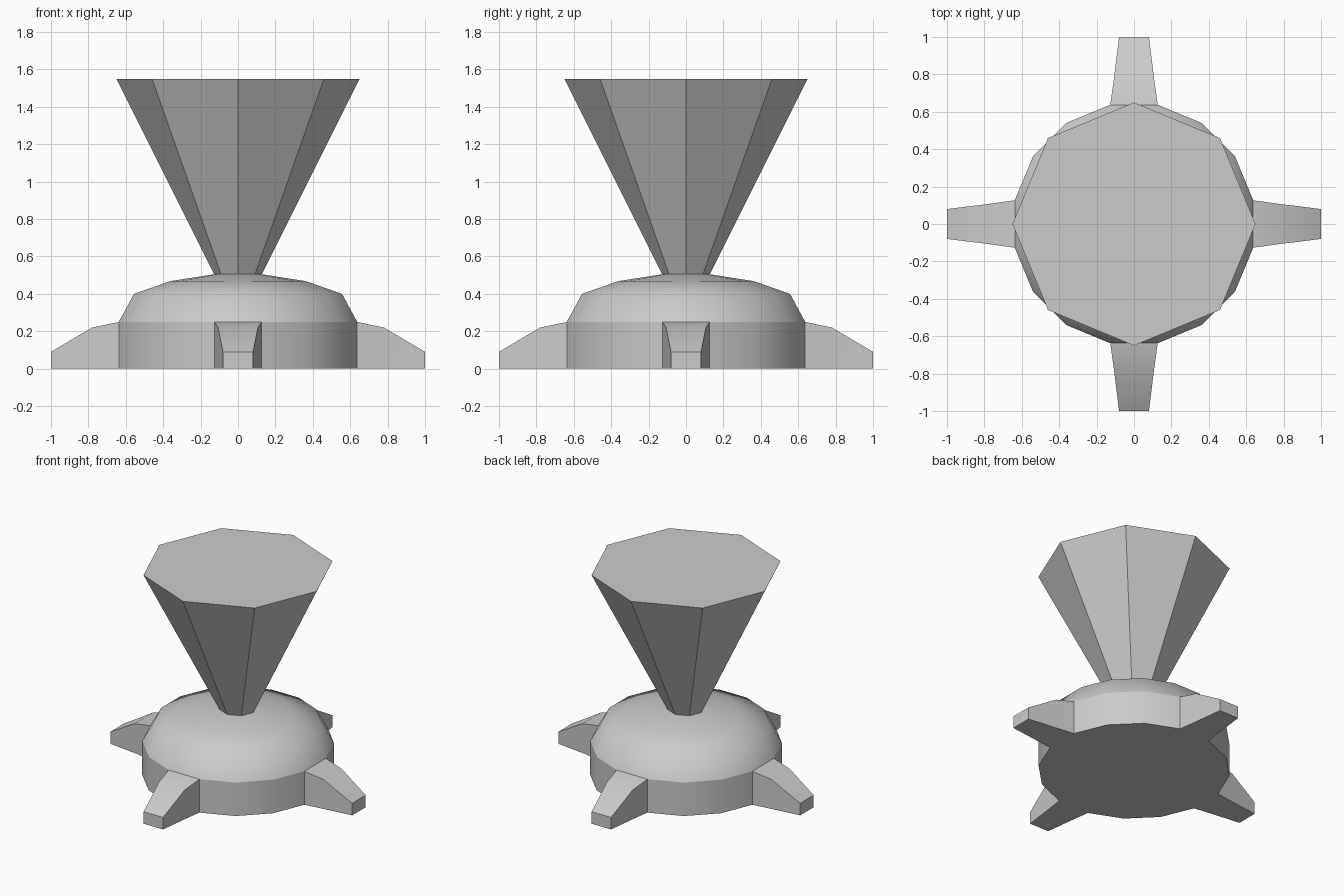
import bpy, bmesh
from math import cos, sin, pi, radians

if "Cube" in bpy.data.objects:
    bpy.data.objects.remove(bpy.data.objects["Cube"])


def make(name, verts, faces, smooth=None):
    mesh = bpy.data.meshes.new(name)
    mesh.from_pydata(verts, [], faces)
    bm = bmesh.new()
    bm.from_mesh(mesh)
    bmesh.ops.recalc_face_normals(bm, faces=bm.faces)
    bm.to_mesh(mesh)
    bm.free()
    obj = bpy.data.objects.new(name, mesh)
    bpy.context.collection.objects.link(obj)
    if smooth:
        bpy.ops.object.select_all(action='DESELECT')
        obj.select_set(True)
        bpy.context.view_layer.objects.active = obj
        bpy.ops.object.shade_smooth_by_angle(angle=radians(smooth))
    return obj


def lathe(name, profile, sides, start, bottom, top, smooth=None, skip=()):
    """Stack of polygon rings (radius, z), with optional end caps."""
    verts = [(r * cos(start + 2 * pi * i / sides), r * sin(start + 2 * pi * i / sides), z)
             for r, z in profile for i in range(sides)]
    faces = []
    for k in range(len(profile) - 1):
        for i in range(sides):
            if i not in skip:
                j, a, b = (i + 1) % sides, k * sides, (k + 1) * sides
                faces.append((a + i, a + j, b + j, b + i))
    if bottom:
        faces.append(tuple(reversed(range(sides))))
    if top:
        faces.append(tuple(range(len(verts) - sides, len(verts))))
    return make(name, verts, faces, smooth)


R = 0.65
STEP = pi / 16

# Drum wall, open where the four feet grow out of it
lathe("base_drum", [(R, 0), (R, 0.25)], 16, -STEP, True, False, 30, skip=(0, 4, 8, 12))

# Rounded dome over the drum
lathe("dome", [(R, 0.25), (0.567, 0.40), (0.37, 0.468), (0.128, 0.505)],
      16, -STEP, False, True, 60)

# Eight-sided funnel with a flat top
lathe("funnel", [(0.128, 0.505), (R, 1.55)], 8, 0, False, True)

# Four tapered feet: stations of (distance, half width, height)
stations = [(R * cos(STEP), R * sin(STEP), 0.25), (0.78, 0.107, 0.22), (1.0, 0.08, 0.09)]
for n, side in enumerate(("right", "back", "left", "front")):
    c, s = round(cos(n * pi / 2)), round(sin(n * pi / 2))
    verts = []
    for d, w, h in stations:
        for y, z in ((-w, 0), (w, 0), (w, h), (-w, h)):
            verts.append((d * c - y * s, d * s + y * c, z))
    faces = [(4 * k + i, 4 * k + (i + 1) % 4, 4 * k + 4 + (i + 1) % 4, 4 * k + 4 + i)
             for k in range(2) for i in range(4)]
    faces.append((8, 9, 10, 11))
    make(side + "_foot", verts, faces, 30)
